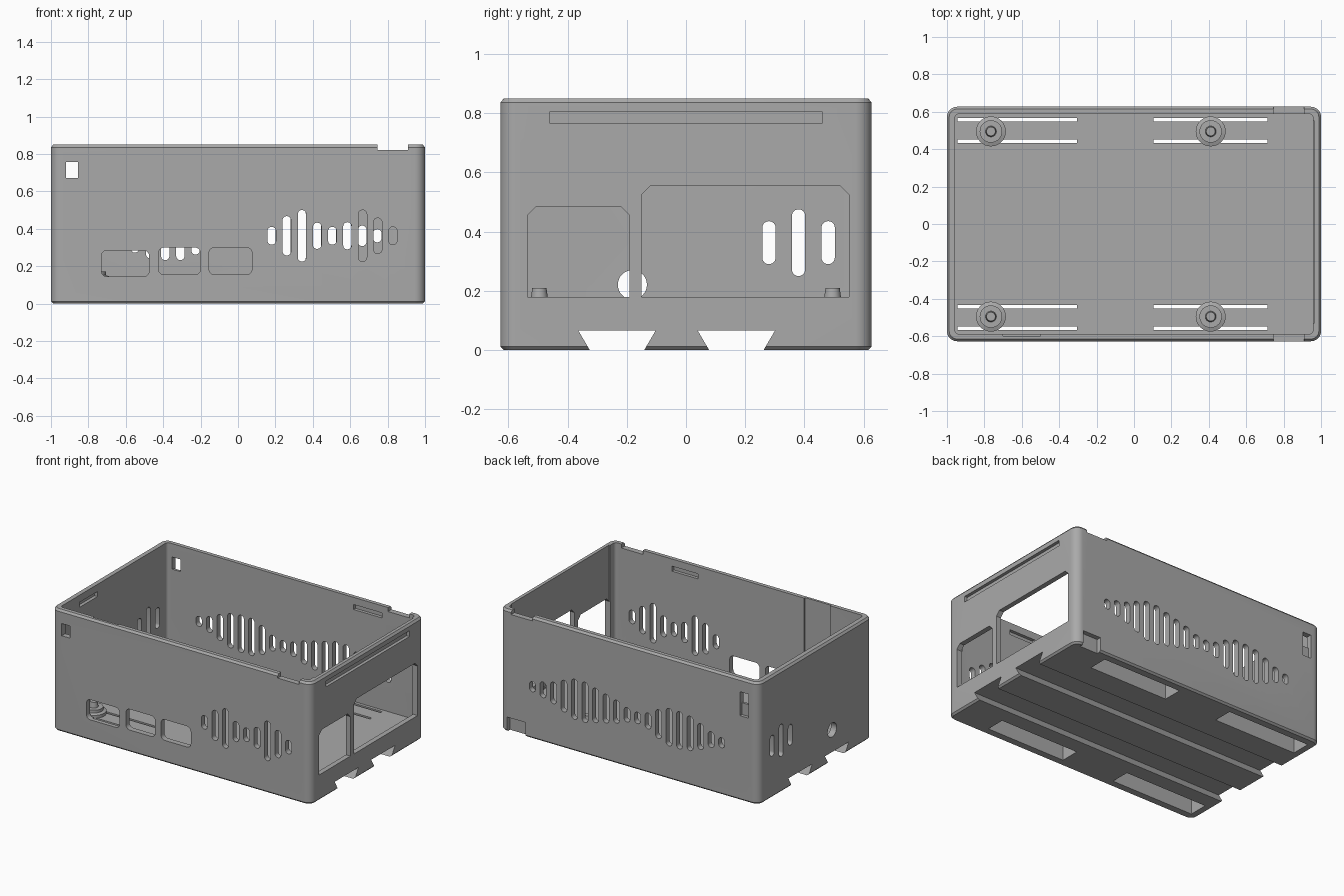
import bpy, bmesh, math

if "Cube" in bpy.data.objects:
    bpy.data.objects.remove(bpy.data.objects["Cube"], do_unlink=True)

grey = bpy.data.materials.new("plain grey")
grey.use_nodes = True
colour = (0.4, 0.4, 0.4, 1)
grey.diffuse_color = colour
grey.node_tree.nodes["Principled BSDF"].inputs["Base Color"].default_value = colour

HX, HY, HZ = 1.0, 0.627, 0.85      # outer half sizes and height
IX, IY, FLOOR = 0.957, 0.588, 0.125  # cavity half sizes and floor level


def rounded(x0, x1, y0, y1, r, steps=6):
    """Outline of a rectangle with rounded (or, with one step, cut) corners."""
    pts = []
    corners = [(x1 - r, y1 - r), (x0 + r, y1 - r), (x0 + r, y0 + r), (x1 - r, y0 + r)]
    for k, (cx, cy) in enumerate(corners):
        for i in range(steps + 1):
            a = math.pi / 2 * (k + i / steps)
            pts.append((cx + r * math.cos(a), cy + r * math.sin(a)))
    return pts


def rect(x0, x1, y0, y1):
    return [(x0, y0), (x1, y0), (x1, y1), (x0, y1)]


def loft(bm, slices, axis="z"):
    """Skin a closed solid through (depth, outline) slices along an axis."""
    place = {"x": lambda a, b, t: (t, a, b),
             "y": lambda a, b, t: (a, t, b),
             "z": lambda a, b, t: (a, b, t)}[axis]
    rings = [[bm.verts.new(place(a, b, t)) for a, b in pts] for t, pts in slices]
    faces = [bm.faces.new(rings[0]), bm.faces.new(rings[-1])]
    n = len(rings[0])
    for low, high in zip(rings, rings[1:]):
        for i in range(n):
            j = (i + 1) % n
            faces.append(bm.faces.new((low[i], low[j], high[j], high[i])))
    bmesh.ops.recalc_face_normals(bm, faces=faces)


def make(name, bm):
    mesh = bpy.data.meshes.new(name)
    bm.to_mesh(mesh)
    bm.free()
    mesh.materials.append(grey)
    ob = bpy.data.objects.new(name, mesh)
    bpy.context.collection.objects.link(ob)
    return ob


def select(ob):
    bpy.ops.object.select_all(action="DESELECT")
    ob.select_set(True)
    bpy.context.view_layer.objects.active = ob


def carve(ob, name, bm):
    """Subtract the collected solids from an object."""
    cutter = make(name, bm)
    cutter.hide_render = True
    mod = ob.modifiers.new(name, "BOOLEAN")
    mod.operation, mod.solver, mod.object = "DIFFERENCE", "EXACT", cutter
    mod.use_self = True
    select(ob)
    bpy.ops.object.modifier_apply(modifier=mod.name)
    bpy.data.objects.remove(cutter, do_unlink=True)


# Outer case with small bevels at the bottom and the rim
def outline(inset):
    return rounded(-HX + inset, HX - inset, -HY + inset, HY - inset, 0.055 - inset, 8)


bm = bmesh.new()
loft(bm, [(0, outline(0.012)), (0.012, outline(0)), (HZ - 0.014, outline(0)),
          (HZ, outline(0.012))])
case = make("case_shell", bm)

# Cavity, open at the top
bm = bmesh.new()
loft(bm, [(FLOOR, rounded(-IX, IX, -IY, IY, 0.02)),
          (1, rounded(-IX, IX, -IY, IY, 0.02))])
carve(case, "cavity", bm)

# Shallow recesses on the walls
bm = bmesh.new()
loft(bm, [(FLOOR + 0.01, rect(-0.7, -0.5, -0.598, -0.5)), (1, rect(-0.7, -0.5, -0.598, -0.5))])
loft(bm, [(FLOOR + 0.01, rect(0.9, 0.965, -0.53, 0.55)), (1, rect(0.9, 0.965, -0.53, 0.55))])
loft(bm, [(0.978, rect(-0.46, 0.46, 0.765, 0.805)), (1.1, rect(-0.46, 0.46, 0.765, 0.805))], "x")
loft(bm, [(0.605, rect(-0.92, -0.855, 0.59, 0.757)), (0.7, rect(-0.92, -0.855, 0.59, 0.757))], "y")
loft(bm, [(0.595, rect(0.8, 0.94, -0.1, 0.1)), (0.7, rect(0.8, 0.94, -0.1, 0.1))], "y")
# Lid catches inside the front, back and end walls
loft(bm, [(-0.61, rect(0.32, 0.52, 0.765, 0.8)), (-0.5, rect(0.32, 0.52, 0.765, 0.8))], "y")
loft(bm, [(0.5, rect(0.48, 0.7, 0.765, 0.8)), (0.61, rect(0.48, 0.7, 0.765, 0.8))], "y")
loft(bm, [(-0.98, rect(-0.38, -0.18, 0.765, 0.8)), (-0.9, rect(-0.38, -0.18, 0.765, 0.8))], "x")
carve(case, "recesses", bm)

# Openings through the walls
bm = bmesh.new()
MID, HALF = 0.363, 0.0225


def slot(axis, at, height, t0, t1):
    pts = rounded(at - HALF, at + HALF, MID - height / 2, MID + height / 2, HALF - 0.0005)
    loft(bm, [(t0, pts), (t1, pts)], axis)


front_heights = [.095, .21, .275, .14, .095, .145, .275, .19, .095]
back_heights = [.07, .11, .15, .22, .28, .28, .24, .2, .16, .1,
                .08, .11, .2, .26, .26, .24, .18, .11, .07]
for i, h in enumerate(front_heights):
    slot("y", 0.18 + 0.081 * i, h, -0.7, -0.5)
for i, h in enumerate(back_heights):
    slot("y", 0.745 - 0.081 * i, h, 0.5, 0.7)
for y, h in [(0.28, 0.145), (0.38, 0.225), (0.48, 0.145)]:
    slot("x", y, h, -1.1, -0.9)

# Connector ports on the front
for x0, x1, z0, z1 in [(-.73, -.475, .145, .285), (-.425, -.2, .155, .3), (-.155, .075, .155, .3)]:
    port = rounded(x0, x1, z0, z1, 0.03)
    loft(bm, [(-0.7, port), (-0.5, port)], "y")

# Round cable hole on one end
hole = rounded(-0.23, -0.132, 0.172, 0.27, 0.0485, 8)
loft(bm, [(-1.1, hole), (-0.9, hole)], "x")

# Large windows with clipped upper corners on the other end
for y0, y1, z1 in [(-.535, -.19, .485), (-.15, .55, .555)]:
    c = 0.03
    window = [(y0, .18), (y1, .18), (y1, z1 - c), (y1 - c, z1), (y0 + c, z1), (y0, z1 - c)]
    loft(bm, [(0.9, window), (1.1, window)], "x")

# Square latch holes and rim notches in the front and back
for t0, t1 in [(-0.7, -0.5), (0.5, 0.7)]:
    for box in [rect(-.92, -.855, .672, .757), rect(.745, .91, .822, 1)]:
        loft(bm, [(t0, box), (t1, box)], "y")
carve(case, "openings", bm)

# Dovetail rails along the underside
bm = bmesh.new()
for mid in (-0.233, 0.17):
    tail = [(mid - .08, -.02), (mid + .08, -.02), (mid + .131, .067), (mid - .131, .067)]
    loft(bm, [(-1.1, tail), (1.1, tail)], "x")

# Strap pockets below the floor, each with two slits through it
for x0, x1 in [(-.945, -.305), (.105, .715)]:
    for side in (-1, 1):
        y0, y1 = sorted((side * 0.433, side * 0.567))
        box = rect(x0, x1, y0, y1)
        loft(bm, [(-0.1, box), (0.1, box)])
        for a, b in [(y0, y0 + 0.018), (y1 - 0.018, y1)]:
            slit = rect(x0, x1, a, b)
            loft(bm, [(0.05, slit), (0.2, slit)])
carve(case, "underside_cuts", bm)
select(case)
bpy.ops.object.shade_smooth_by_angle(angle=math.radians(30))

# Stepped board supports with a locating pin
profile = [(FLOOR - 0.004, .08), (.145, .08), (.152, .06), (.172, .06), (.1725, .029), (.21, .024)]
for x in (-0.765, 0.41):
    for y in (-0.495, 0.495):
        bm = bmesh.new()
        loft(bm, [(z, [(x + r * math.cos(k * math.pi / 16), y + r * math.sin(k * math.pi / 16))
                       for k in range(32)]) for z, r in profile])
        name = ("back" if y > 0 else "front") + ("_left" if x > 0 else "_right") + "_support"
        select(make(name, bm))
        bpy.ops.object.shade_smooth_by_angle(angle=math.radians(30))
